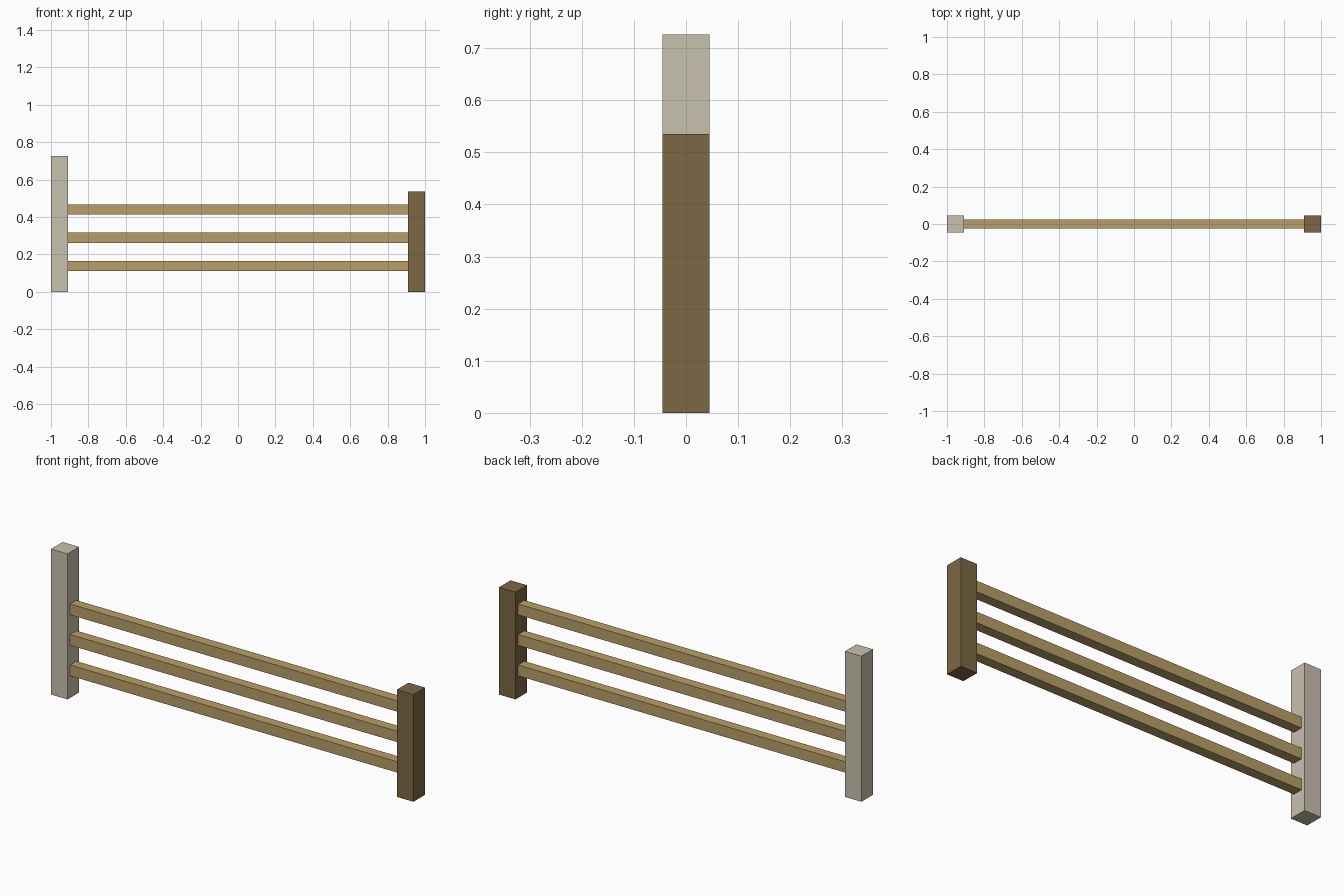
import bpy

default_cube = bpy.data.objects.get("Cube")
if default_cube:
    bpy.data.objects.remove(default_cube, do_unlink=True)


def make_material(name, rgb):
    mat = bpy.data.materials.new(name)
    mat.use_nodes = True
    color = (*rgb, 1.0)
    mat.diffuse_color = color
    bsdf = next(n for n in mat.node_tree.nodes if n.type == 'BSDF_PRINCIPLED')
    bsdf.inputs["Base Color"].default_value = color
    return mat


def add_box(name, center, size, mat):
    bpy.ops.mesh.primitive_cube_add(size=1, location=center)
    obj = bpy.context.object
    obj.name = name
    obj.scale = size
    bpy.ops.object.transform_apply(location=False, rotation=False, scale=True)
    obj.data.materials.append(mat)
    return obj


pale_wood = make_material("pale wood", (0.584, 0.533, 0.429))
dark_wood = make_material("dark wood", (0.205, 0.136, 0.058))
tan_wood = make_material("tan wood", (0.485, 0.347, 0.138))

POST = 0.091
post_x = 1 - POST / 2

# Uneven end posts
for name, side, height, mat in (("right_post", -1, 0.726, pale_wood),
                                ("left_post", 1, 0.535, dark_wood)):
    add_box(name, (side * post_x, 0, height / 2), (POST, POST, height), mat)

# Three horizontal rails between the posts
for i, name in enumerate(("lower_rail", "middle_rail", "upper_rail")):
    add_box(name, (0, 0, 0.137 + i * 0.152),
            (2 - 2 * POST, 0.05, 0.054), tan_wood)
